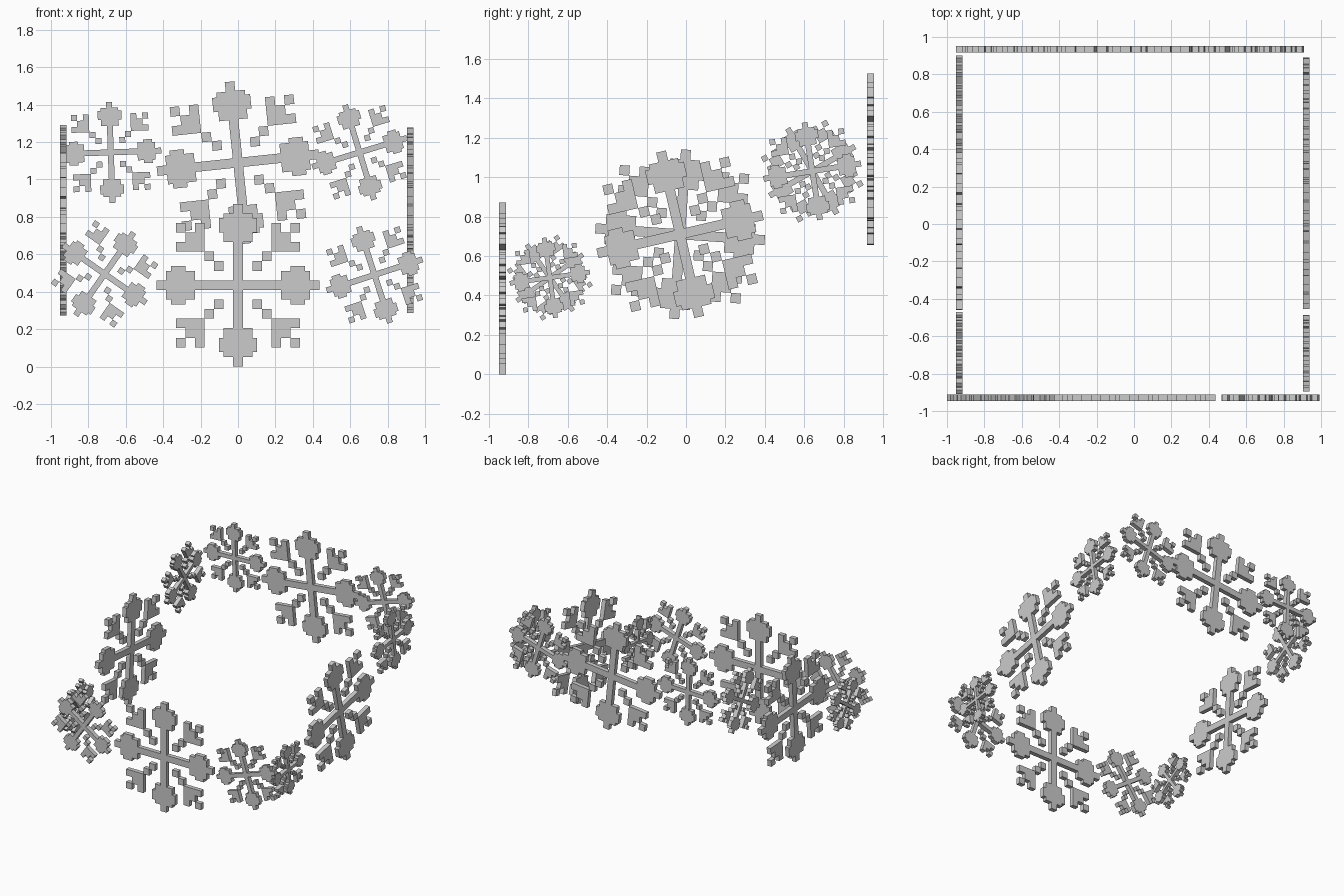
import bpy, bmesh
from math import radians, pi
from mathutils import Matrix, Vector

cube = bpy.data.objects.get("Cube")
if cube:
    bpy.data.objects.remove(cube, do_unlink=True)

THICK = 0.035
HALF = 17          # half-cells from the centre to an arm tip

# Arm sections along the axis: start, end, half width (in half-cells)
ARM = [(0, 17, 1), (9, 15, 3), (11, 14, 4)]
# Diagonal branch cells (in whole cells): two links, then a notched corner
BRANCH = {(2, 2), (3, 3), (4, 4), (5, 4), (6, 4), (4, 5), (5, 5), (4, 6), (6, 6)}


def filled(i, j):
    """Whether the half-cell with lower corner (i, j) belongs to the flake."""
    a, b = abs(i + 0.5), abs(j + 0.5)
    along, across = max(a, b), min(a, b)
    if any(s < along < e and across < w for s, e, w in ARM):
        return True
    return (int((a + 1) // 2), int((b + 1) // 2)) in BRANCH


def flake_mesh():
    """Flat stepped flake of radius 1 in the XZ plane."""
    bm = bmesh.new()
    for i in range(-HALF, HALF):
        for j in range(-HALF, HALF):
            if filled(i, j):
                corners = [(i, j), (i + 1, j), (i + 1, j + 1), (i, j + 1)]
                bm.faces.new([bm.verts.new((x / HALF, 0, z / HALF)) for x, z in corners])
    bmesh.ops.remove_doubles(bm, verts=bm.verts, dist=0.001)
    bmesh.ops.dissolve_limit(bm, angle_limit=0.01, verts=bm.verts, edges=bm.edges)
    mesh = bpy.data.meshes.new("snowflake")
    bm.to_mesh(mesh)
    bm.free()
    return mesh


base = flake_mesh()


def add_flake(name, turn, wall, along, height, radius, tilt):
    """Place a flake on a wall; tilt is counter-clockwise in degrees."""
    mesh = base.copy()
    mesh.transform(Matrix.Diagonal((radius, 1, radius, 1)))
    mesh.transform(Matrix.Rotation(-radians(tilt), 4, "Y"))
    mesh.transform(Matrix.Translation((along, 0, height)))
    mesh.transform(Matrix.Rotation(turn, 4, "Z"))
    mesh.transform(Matrix.Translation(Vector(wall)))
    obj = bpy.data.objects.new(name, mesh)
    bpy.context.collection.objects.link(obj)
    mod = obj.modifiers.new("thickness", "SOLIDIFY")
    mod.thickness = THICK
    mod.offset = 0


# Each wall: rotation, offset, then flakes (position along, height, radius, tilt)
WALLS = {
    "front": (0, (0, -0.93, 0), [(-0.713, 0.495, 0.27, -35), (0, 0.435, 0.435, 0), (0.73, 0.49, 0.27, 18)]),
    "back": (0, (0, 0.935, 0), [(-0.68, 1.145, 0.27, 2), (0, 1.09, 0.435, 6), (0.65, 1.145, 0.265, 17)]),
    "right": (pi / 2, (-0.935, 0, 0), [(-0.69, 0.49, 0.205, 35), (-0.03, 0.71, 0.43, -4), (0.64, 1.03, 0.25, 30)]),
    "left": (pi / 2, (0.922, 0, 0), [(-0.69, 0.49, 0.205, 8), (-0.03, 0.71, 0.43, 13), (0.64, 1.03, 0.25, 9)]),
}
for side, (turn, wall, flakes) in WALLS.items():
    for part, flake in zip(("first_small", "large", "last_small"), flakes):
        add_flake(f"{side}_{part}_snowflake", turn, wall, *flake)
bpy.data.meshes.remove(base)
